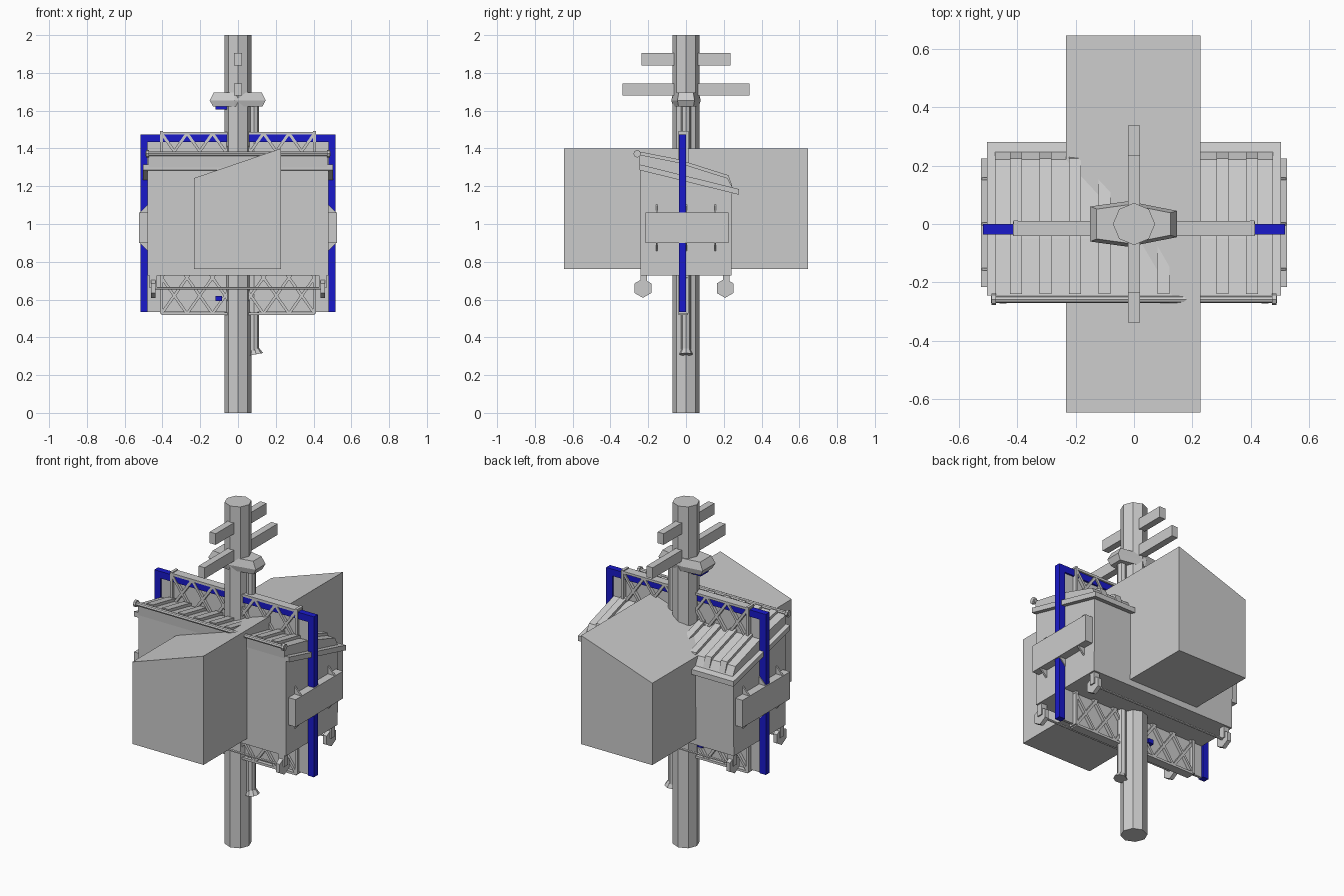
import bpy, bmesh, math
from mathutils import Vector, Matrix

if "Cube" in bpy.data.objects:
    bpy.data.objects.remove(bpy.data.objects["Cube"])


def finish(name, bm, mat=None):
    bmesh.ops.recalc_face_normals(bm, faces=bm.faces[:])
    me = bpy.data.meshes.new(name)
    bm.to_mesh(me)
    bm.free()
    ob = bpy.data.objects.new(name, me)
    bpy.context.collection.objects.link(ob)
    if mat:
        me.materials.append(mat)
    return ob


def add_box(bm, x0, x1, y0, y1, z0, z1):
    m = Matrix.Translation(((x0 + x1) / 2, (y0 + y1) / 2, (z0 + z1) / 2)) \
        @ Matrix.Diagonal((x1 - x0, y1 - y0, z1 - z0, 1))
    bmesh.ops.create_cube(bm, size=1, matrix=m)


def add_rod(bm, a, b, r, sides=8, r2=None):
    a, b = Vector(a), Vector(b)
    d = b - a
    m = Matrix.Translation((a + b) / 2) @ d.to_track_quat('Z', 'Y').to_matrix().to_4x4()
    bmesh.ops.create_cone(bm, cap_ends=True, segments=sides, radius1=r,
                          radius2=r if r2 is None else r2, depth=d.length, matrix=m)


def add_prism(bm, pts, axis, lo, hi):
    # extrude a closed profile along x (points are y,z) or y (points are x,z)
    def at(p, t):
        return (t, p[0], p[1]) if axis == 'x' else (p[0], t, p[1])
    f = bm.faces.new([bm.verts.new(at(p, lo)) for p in pts])
    g = bmesh.ops.extrude_face_region(bm, geom=[f])
    off = Vector((hi - lo, 0, 0) if axis == 'x' else (0, hi - lo, 0))
    bmesh.ops.translate(bm, vec=off, verts=[v for v in g['geom'] if isinstance(v, bmesh.types.BMVert)])


def boxes(name, items, mat=None):
    bm = bmesh.new()
    for i in items:
        add_box(bm, *i)
    return finish(name, bm, mat)


blue = bpy.data.materials.new("blue_paint")
blue.diffuse_color = (0.01, 0.01, 0.6, 1)
blue.use_nodes = True
blue.node_tree.nodes["Principled BSDF"].inputs["Base Color"].default_value = blue.diffuse_color

# utility pole with two crossarms
bm = bmesh.new()
add_rod(bm, (0, 0, 0), (0, 0, 2), 0.072)
finish("pole", bm)
boxes("crossarms", [(-.02, .02, -.235, .235, 1.84, 1.905), (-.02, .02, -.337, .337, 1.68, 1.745)])

# lamp head: three stacked outlines, with lens below
bm = bmesh.new()
rings = []
for z, s in ((1.622, .88), (1.655, 1), (1.697, .85)):
    pts = [(-.15, -.06), (-.02, -.078), (.147, -.045), (.147, .045), (-.02, .078), (-.15, .06)]
    rings.append([bm.verts.new((x * s, y * s, z)) for x, y in pts])
for a, b in zip(rings, rings[1:]):
    for i in range(6):
        j = (i + 1) % 6
        bm.faces.new((a[i], a[j], b[j], b[i]))
bm.faces.new(rings[0])
bm.faces.new(rings[-1])
finish("lamp_head", bm)
boxes("lamp_lens", [(-.12, -.05, -.035, .035, 1.605, 1.624)], blue)

# downpipe with flared foot
bm = bmesh.new()
add_rod(bm, (.085, 0, .33), (.085, 0, 1.64), .026)
add_rod(bm, (.095, 0, .31), (.09, 0, .338), .038, 8, .024)
finish("downpipe", bm)

# large slanted-roof box
bm = bmesh.new()
add_prism(bm, [(-.233, .763), (.228, .763), (.228, 1.4), (-.233, 1.243)], 'y', -.645, .645)
finish("slanted_box", bm)

# dumpster body
bm = bmesh.new()
add_prism(bm, [(-.24, .727), (.24, .727), (.245, 1.175), (-.24, 1.31)], 'x', -.478, .478)
finish("bin_body", bm)

# lid: rim, raised panel and ribs
bm = bmesh.new()
add_prism(bm, [(-.245, 1.285), (.28, 1.155), (.28, 1.185), (-.245, 1.315)], 'x', -.503, .503)
finish("lid_rim", bm)
top = [(-.25, 1.368), (-.05, 1.328), (.22, 1.243), (.25, 1.185)]
bm = bmesh.new()
add_prism(bm, [(-.245, 1.3)] + top, 'x', -.475, .475)
finish("lid_panel", bm)
bm = bmesh.new()
rib = [(-.24, 1.35), (-.24, 1.382), (-.05, 1.345), (.225, 1.258), (.245, 1.2)]
for i in range(-4, 5):
    add_prism(bm, rib, 'x', i * .101 - .02, i * .101 + .02)
finish("lid_ribs", bm)

# hinge bar along the front edge
bm = bmesh.new()
add_rod(bm, (-.49, -.258, 1.372), (.49, -.258, 1.372), .012)
for s in (-1, 1):
    add_rod(bm, (s * .472, -.258, 1.372), (s * .487, -.258, 1.372), .02)
finish("hinge_bar", bm)

# side lifting pockets with gussets, wheels with forks and axles
pock, wheel, fork = bmesh.new(), bmesh.new(), bmesh.new()
for s in (-1, 1):
    a, b = sorted((s * .47, s * .524))
    add_box(pock, a, b, -.215, .225, .9, 1.06)
    for y in (-.155, 0, .155):
        add_prism(pock, [(s * .477, .855), (s * .52, .9), (s * .52, 1.06), (s * .477, 1.105)],
                  'y', y - .005, y + .005)
    for y in (-.228, .207):
        add_rod(wheel, (s * .437, y, .66), (s * .461, y, .66), .051, 6)
        add_box(fork, *sorted((s * .43, s * .468)), y - .012, y + .022, .66, .73)
for y in (-.228, .207):
    add_rod(fork, (-.45, y, .66), (.45, y, .66), .007, 6)
finish("lifting_pockets", pock)
finish("wheels", wheel)
finish("wheel_forks", fork)

# blue door frame, grey door panel, knob
boxes("door_frame", [(-.517, -.478, -.036, 0, .535, 1.475), (.478, .517, -.036, 0, .535, 1.475),
                     (-.478, .478, -.036, 0, 1.435, 1.475)], blue)
boxes("door_panel", [(-.478, .478, -.025, -.01, .535, 1.435)])
boxes("door_knob", [(-.12, -.085, -.055, .02, .593, .618)], blue)

# diamond lattice over the door, with edge bars
bm = bmesh.new()
X, Z0, Z1, NX, NZ = .405, .525, 1.48, 12, 10
cw, ch = 2 * X / NX, (Z1 - Z0) / NZ
w = .009
for k in range(-NZ, NX):
    # diagonal run through cells, clipped to the rectangle
    i0, i1 = max(k, 0), min(k + NZ, NX)
    if (k + NZ) % 2:
        continue
    for s in (1, -1):
        xa, xb = s * (-X + i0 * cw), s * (-X + i1 * cw)
        za, zb = Z0 + (i0 - k) * ch, Z0 + (i1 - k) * ch
        add_prism(bm, [(xa - w, za), (xa + w, za), (xb + w, zb), (xb - w, zb)], 'y', -.04, .008)
for s in (-1, 1):
    add_box(bm, s * X - .008, s * X + .008, -.041, .012, Z0, 1.492)
for z in (Z0, Z1):
    add_box(bm, -X, X, -.041, .01, z - .007, z + .007)
finish("lattice", bm)
